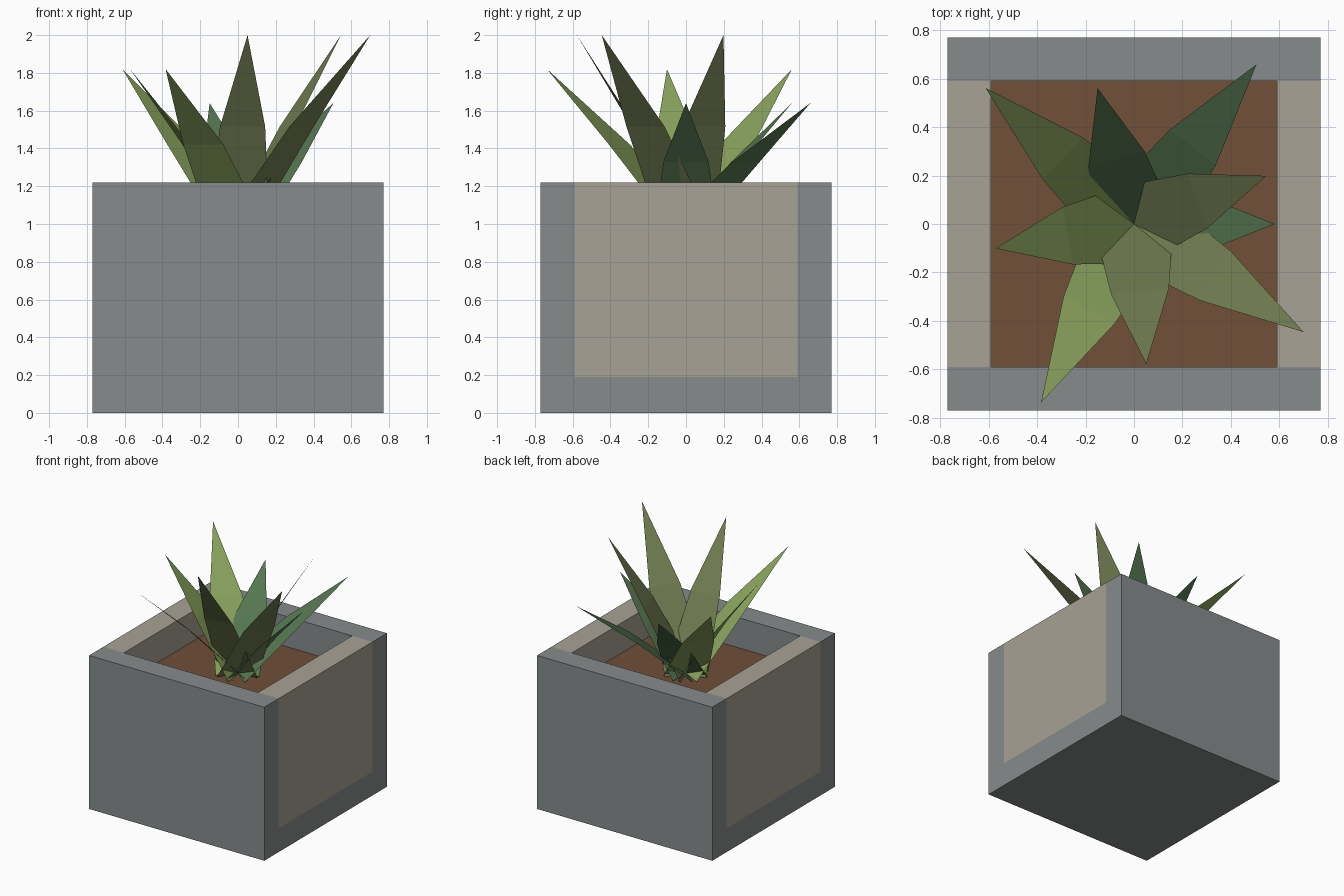
import bpy, bmesh
from math import cos, sin, radians

if "Cube" in bpy.data.objects:
    bpy.data.objects.remove(bpy.data.objects["Cube"])


def material(name, rgb):
    m = bpy.data.materials.new(name)
    m.diffuse_color = (*rgb, 1)
    m.use_nodes = True
    m.node_tree.nodes["Principled BSDF"].inputs["Base Color"].default_value = m.diffuse_color
    return m


def finish(name, bm, mat):
    me = bpy.data.meshes.new(name)
    bm.to_mesh(me)
    bm.free()
    ob = bpy.data.objects.new(name, me)
    bpy.context.collection.objects.link(ob)
    me.materials.append(mat)
    return ob


def box(name, lo, hi, mat):
    bm = bmesh.new()
    bmesh.ops.create_cube(bm, size=1)
    for v in bm.verts:
        v.co = [(a + b) / 2 + c * (b - a) for a, b, c in zip(lo, hi, v.co)]
    return finish(name, bm, mat)


grey = material("concrete", (0.24, 0.26, 0.26))
beige = material("stone", (0.39, 0.36, 0.30))
brown = material("soil", (0.16, 0.08, 0.04))
greens = [material("leaf_dark", (0.09, 0.18, 0.08)),
          material("leaf_light", (0.25, 0.36, 0.11)),
          material("leaf_olive", (0.17, 0.21, 0.085))]

# Planter: base slab, front and back walls, inset side panels
OUT, INN, TOP, FLOOR = 0.77, 0.59, 1.22, 0.19
box("base_slab", (-OUT, -INN, 0), (OUT, INN, FLOOR), grey)
box("front_wall", (-OUT, -OUT, 0), (OUT, -INN, TOP), grey)
box("back_wall", (-OUT, INN, 0), (OUT, OUT, TOP), grey)
box("left_panel", (-OUT, -INN, FLOOR), (-INN, INN, TOP), beige)
box("right_panel", (INN, -INN, FLOOR), (OUT, INN, TOP), beige)

# Soil
SOIL = 0.98
box("soil", (-INN, -INN, FLOOR), (INN, INN, SOIL), brown)


# Flat pointed leaves in a golden-angle rosette
def leaf(i):
    a = radians(i * 137.5)
    reach = (0.58, 0.83)[i % 2]
    tip = (1.64, 1.82, 2.0)[i % 3]
    base = SOIL + 0.01

    def pt(r, w, f):
        return (r * cos(a) - w * sin(a), r * sin(a) + w * cos(a),
                base + f * (tip - base))

    bm = bmesh.new()
    mid = 0.48 * reach
    b0, b1, m0, m1, t = [bm.verts.new(pt(*p)) for p in (
        (0, -0.165, 0), (0, 0.165, 0), (mid, -0.12, 0.52),
        (mid, 0.12, 0.52), (reach, 0, 1))]
    bm.faces.new((b1, b0, m0, m1))
    bm.faces.new((m1, m0, t))
    bmesh.ops.recalc_face_normals(bm, faces=bm.faces[:])
    bm.normal_update()
    # Leaf upper sides face up
    for f in bm.faces:
        if f.normal.z < 0:
            f.normal_flip()
    finish(f"leaf_{i + 1}", bm, greens[i % 3])


for i in range(9):
    leaf(i)
